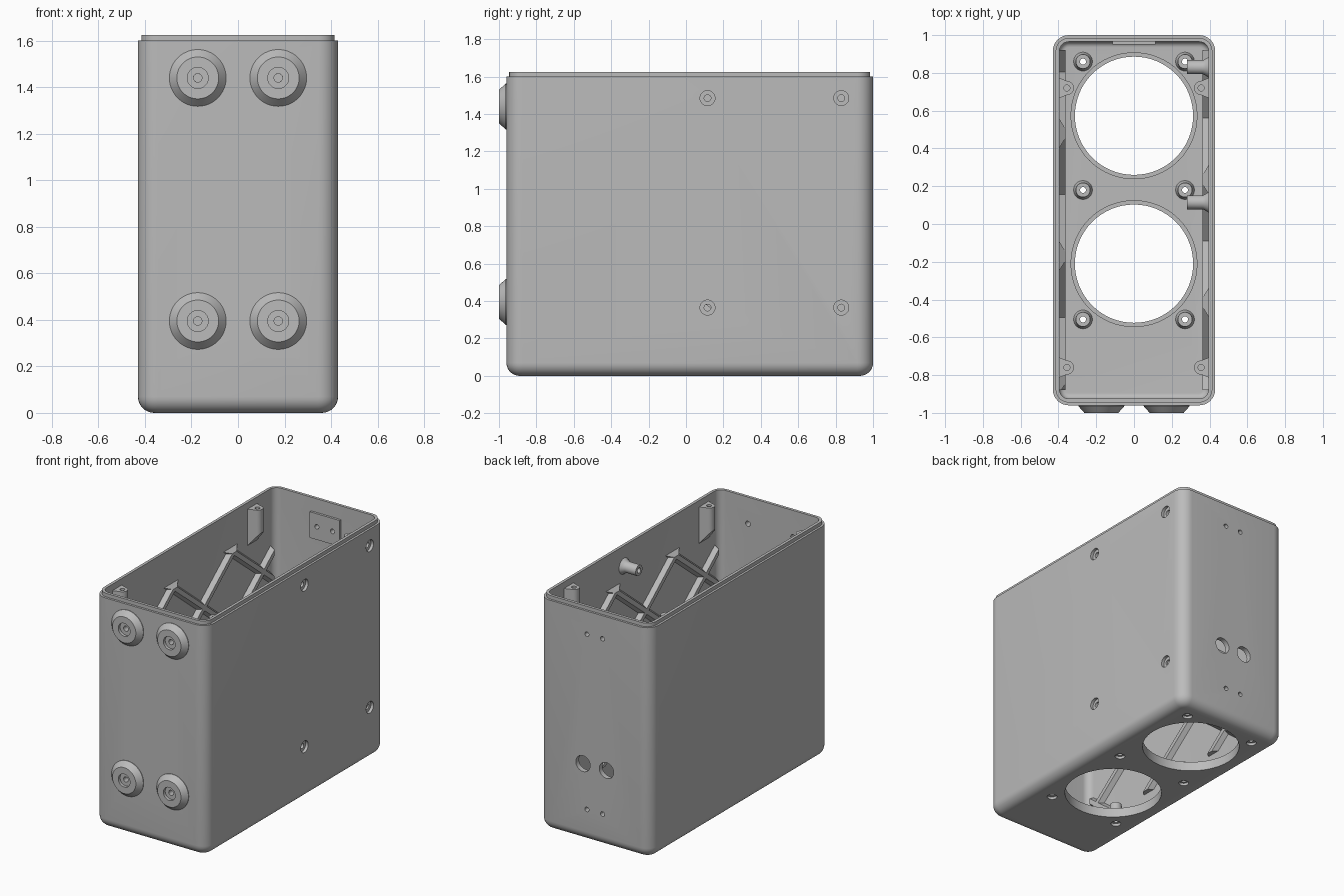
import bpy, bmesh, math
from mathutils import Matrix, Vector

cube = bpy.data.objects.get("Cube")
if cube:
    bpy.data.objects.remove(cube, do_unlink=True)

grey = bpy.data.materials.new("plain grey")
grey.use_nodes = True
COLOUR = (0.5, 0.5, 0.5, 1)
grey.diffuse_color = COLOUR
grey.node_tree.nodes["Principled BSDF"].inputs["Base Color"].default_value = COLOUR


def finish(name, bm):
    bmesh.ops.recalc_face_normals(bm, faces=bm.faces[:])
    mesh = bpy.data.meshes.new(name)
    bm.to_mesh(mesh)
    bm.free()
    mesh.materials.append(grey)
    ob = bpy.data.objects.new(name, mesh)
    bpy.context.scene.collection.objects.link(ob)
    return ob


def box(name, low, high, corner=0, bottom=0):
    """Box with rounded upright corners and a rounded bottom edge."""
    bm = bmesh.new()
    low, high = Vector(low), Vector(high)
    bmesh.ops.create_cube(bm, size=1, matrix=Matrix.Translation((low + high) / 2)
                          @ Matrix.Diagonal((*(high - low), 1)))
    if corner:
        upright = [e for e in bm.edges if abs(e.verts[0].co.z - e.verts[1].co.z) > 0.01]
        bmesh.ops.bevel(bm, geom=upright, offset=corner, segments=8, profile=0.5, affect='EDGES')
    if bottom:
        rim = [e for e in bm.edges if all(abs(v.co.z - low.z) < 1e-4 for v in e.verts)]
        bmesh.ops.bevel(bm, geom=rim, offset=bottom, segments=8, profile=0.5, affect='EDGES')
    return finish(name, bm)


def lathe(name, profile, at, axis=(0, 0, 1), steps=40):
    """Spin a closed (radius, height) outline about an axis."""
    bm = bmesh.new()
    verts = [bm.verts.new((r, 0, h)) for r, h in profile]
    edges = [bm.edges.new((v, verts[i - 1])) for i, v in enumerate(verts)
             if not (v.co.x == 0 and verts[i - 1].co.x == 0)]
    bmesh.ops.spin(bm, geom=verts + edges, cent=(0, 0, 0), axis=(0, 0, 1),
                   angle=math.tau, steps=steps)
    bmesh.ops.remove_doubles(bm, verts=bm.verts[:], dist=1e-5)
    turn = Vector((0, 0, 1)).rotation_difference(Vector(axis)).to_matrix().to_4x4()
    bm.transform(Matrix.Translation(at) @ turn)
    return finish(name, bm)


def rod(r, h0, h1, at, axis=(0, 0, 1), steps=32):
    return lathe("cutter", [(0, h0), (r, h0), (r, h1), (0, h1)], at, axis, steps)


def boolean(target, tools, how='DIFFERENCE'):
    bpy.context.view_layer.objects.active = target
    for tool in tools:
        mod = target.modifiers.new("cut", 'BOOLEAN')
        mod.operation, mod.solver, mod.object = how, 'EXACT', tool
        bpy.ops.object.modifier_apply(modifier=mod.name)


def discard(tools):
    for tool in tools:
        bpy.data.objects.remove(tool, do_unlink=True)


# Sizes shared by several parts
FRONT, BACK, SIDE, WALL = -0.96, 1.0, 0.43, 0.035
IN = SIDE - WALL
speakers = [(0, 0.573), (0, -0.21)]
floor_points = [(x, y) for x in (-0.27, 0.27) for y in (0.86, 0.18, -0.505)]
side_points = [(y, z) for y in (0.115, 0.83) for z in (0.365, 1.485)]
foot_points = [(x, z) for x in (-0.173, 0.173) for z in (0.395, 1.44)]

# Rounded open-top shell with a stepped lip
shell = box("shell", (-SIDE, FRONT, 0), (SIDE, BACK, 1.6), 0.085, 0.07)
lip = box("lip", (-0.415, FRONT + 0.015, 1.3), (0.415, BACK - 0.015, 1.625), 0.07)
boolean(shell, [lip], 'UNION')
cavity = box("cavity", (-IN, FRONT + WALL, WALL), (IN, BACK - WALL, 1.8), 0.05, 0.03)
cutters = [cavity]

# Openings in the floor, the side and the front
for x, y in speakers:
    cutters.append(rod(0.313, -0.1, 0.2, (x, y, 0), steps=64))
for x, y in floor_points:
    cutters.append(lathe("cutter", [(0, -0.1), (0.032, -0.1), (0.032, 0.018), (0.016, 0.018),
                                    (0.016, 0.1), (0, 0.1)], (x, y, 0)))
for y, z in side_points:
    cutters.append(lathe("cutter", [(0, -0.1), (0.04, -0.1), (0.04, 0.02), (0.018, 0.02),
                                    (0.018, 0.1), (0, 0.1)], (SIDE, y, z), (-1, 0, 0)))
for x, z in foot_points:
    cutters.append(rod(0.018, -0.1, 0.1, (x, FRONT, z), (0, 1, 0)))

# Back wall: two cable holes, two screw pads with paired holes
back_holes = [rod(0.016, -0.1, 0.1, (x, BACK, z), (0, 1, 0))
              for x in (-0.06, 0.06) for z in (0.225, 1.44)]
cutters += back_holes
cutters += [rod(0.055, -0.1, 0.1, (x, BACK, 0.535), (0, 1, 0)) for x in (-0.09, 0.09)]
boolean(shell, cutters)
for label, z in (("lower", 0.225), ("upper", 1.44)):
    pad = box(label + "_back_pad", (-0.115, BACK - WALL - 0.016, z - 0.09),
              (0.115, BACK - WALL + 0.003, z + 0.09))
    boolean(pad, back_holes)
discard(cutters + [lip])

# Raised rims round the floor openings
for x, y in speakers:
    lathe("speaker_rim", [(0.313, 0.03), (0.336, 0.03), (0.336, 0.065), (0.313, 0.065)],
          (x, y, 0), steps=64)

# Tubular posts on the floor
for x, y in floor_points:
    lathe("floor_post", [(0.016, 0.03), (0.052, 0.03), (0.043, 0.05), (0.038, 0.14), (0.016, 0.14)],
          (x, y, 0))

# Standoffs reaching in from the left wall
for y, z in side_points:
    lathe("side_standoff", [(0.018, 0.025), (0.058, 0.03), (0.045, 0.05), (0.037, 0.065),
                            (0.037, 0.15), (0.018, 0.15)], (SIDE, y, z), (-1, 0, 0))

# Conical feet with a recessed screw seat
for x, z in foot_points:
    lathe("foot", [(0.018, -0.004), (0.122, -0.004), (0.122, 0.004), (0.09, 0.04), (0.045, 0.04),
                   (0.045, 0.02), (0.018, 0.02)], (x, FRONT, z), (0, -1, 0), 48)

# Lid screw bosses: flared half-round columns, sloped underneath
for s in (-1, 1):
    for y in (0.72, -0.76):
        bm = bmesh.new()
        arc = [(0.355 - 0.037 * math.cos(a), 0.037 * math.sin(a))
               for a in (math.pi * (i / 12 - 0.5) for i in range(13))]
        outline = [(IN + 0.005, -0.055)] + arc + [(IN + 0.005, 0.055)]
        top = bm.faces.new([bm.verts.new((s * px, y + py, 1.58)) for px, py in outline])
        made = bmesh.ops.extrude_face_region(bm, geom=[top])["geom"]
        for v in made:
            if isinstance(v, bmesh.types.BMVert):
                v.co.z = 1.42 - 1.2 * (abs(v.co.x) - 0.318)
        if top.is_valid is False:
            bm.faces.ensure_lookup_table()
        boss = finish("lid_boss", bm)
        hole = rod(0.016, 1.47, 1.7, (s * 0.355, y, 0))
        boolean(boss, [hole])
        discard([hole])

# Diagonal lattice ribs on both side walls
for s, label, node in ((-1, "right", 0.48), (1, "left", 0.235)):
    bm = bmesh.new()
    for k in range(-4, 5):
        for way in (-1, 1):
            place = (Matrix.Translation((s * 0.381, node + 0.65 * k, 1.36))
                     @ Matrix.Rotation(way * math.atan(0.8), 4, 'X'))
            new = bmesh.ops.create_cube(bm, size=1)["verts"]
            for v in new:
                inner = v.co.x * s < 0
                v.co = place @ Vector((v.co.x * 0.036, v.co.y * 6, v.co.z * (0.03 if inner else 0.065)))
    limits = [((s * 0.363, 0, 1.36), (-s * 0.7, 0, 1)), ((0, 0, 0.2), (0, 0, -1)),
              ((0, 0.92, 0), (0, 1, 0)), ((0, -0.88, 0), (0, -1, 0))]
    for co, no in limits:
        cut = bmesh.ops.bisect_plane(bm, geom=bm.verts[:] + bm.edges[:] + bm.faces[:],
                                     plane_co=co, plane_no=no, clear_outer=True)["geom_cut"]
        bmesh.ops.holes_fill(bm, edges=[e for e in cut if isinstance(e, bmesh.types.BMEdge)])
    finish(label + "_wall_ribs", bm)

# Smooth the round surfaces, keep the edges sharp
bpy.ops.object.select_all(action='DESELECT')
for ob in bpy.context.scene.objects:
    if ob.type == 'MESH':
        ob.select_set(True)
        bpy.context.view_layer.objects.active = ob
bpy.ops.object.shade_smooth_by_angle(angle=math.radians(30))
